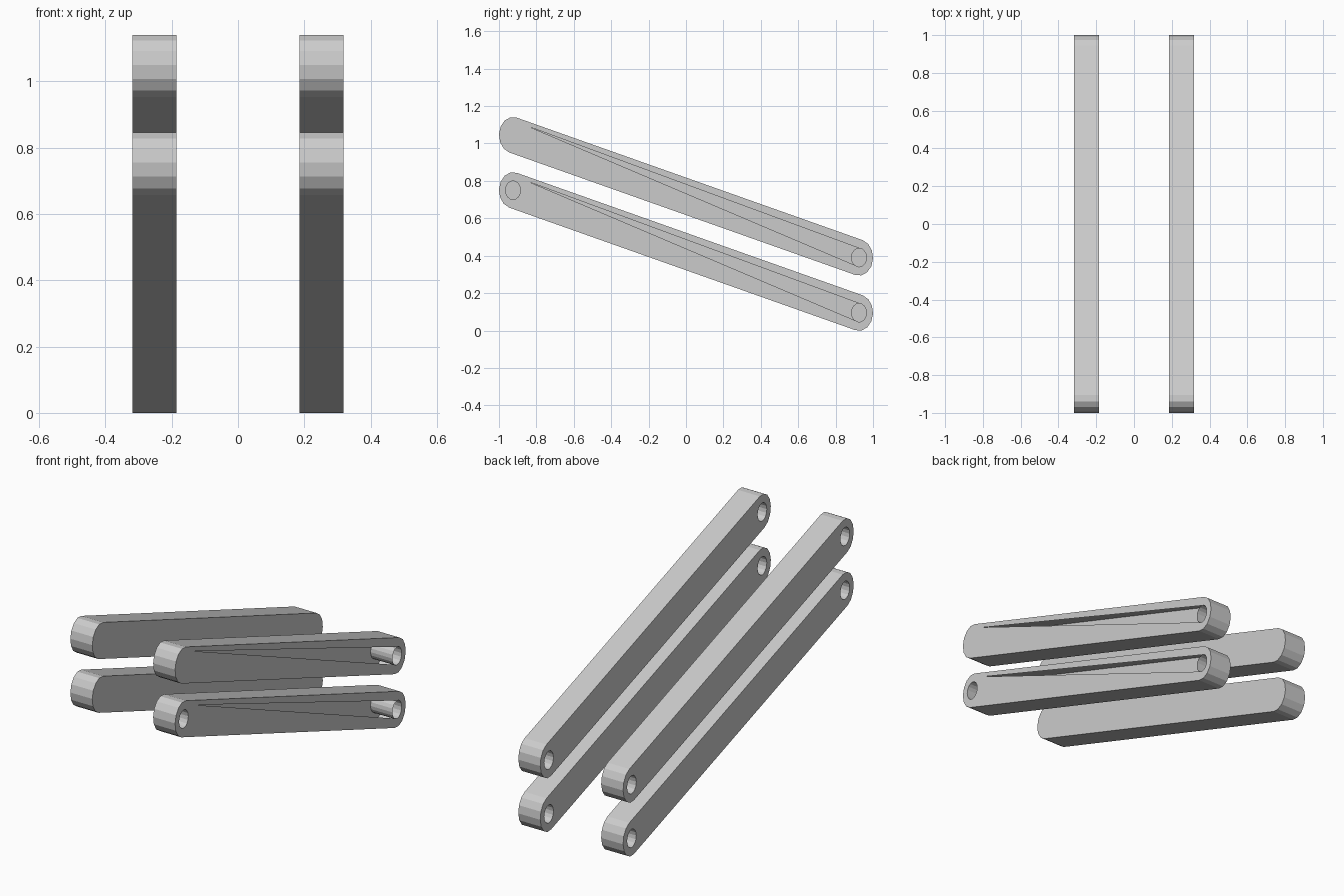
import bpy, bmesh
from math import cos, sin, pi, atan2

if "Cube" in bpy.data.objects:
    bpy.data.objects.remove(bpy.data.objects["Cube"])

Y, DROP = 0.925, 0.655           # pivot distance from centre, fall from front to back
RY, RZ = 0.075, 0.0965           # rounded end radii
HY, HZ = 0.04, 0.05              # pin hole radii
X_IN, X_OUT = 0.185, 0.318       # near and far face of a bar from the centre


def arc(cy, cz, ry, rz, start, sweep, n):
    return [(cy + ry * cos(start + sweep * i / n), cz + rz * sin(start + sweep * i / n))
            for i in range(n + 1)]


def ring(bm, x, pts):
    vs = [bm.verts.new((x, y, z)) for y, z in pts]
    es = [bm.edges.new((vs[i], vs[(i + 1) % len(vs)])) for i in range(len(vs))]
    return vs, es


def walls(bm, a, b):
    for i in range(len(a)):
        j = (i + 1) % len(a)
        bm.faces.new((a[i], a[j], b[j], b[i]))


def bar(name, x0, x1, z_front, slotted=False, front_open=False):
    z_back = z_front - DROP
    bm = bmesh.new()

    # rounded bar outline, tangent to both pivots
    t = atan2(2 * Y * RZ, DROP * RY)
    outline = arc(-Y, z_front, RY, RZ, t, pi, 7) + arc(Y, z_back, RY, RZ, t + pi, pi, 7)
    left, left_e = ring(bm, x0, outline)
    right, right_e = ring(bm, x1, outline)
    walls(bm, left, right)

    # pin holes running through from the left face
    for y, z, is_front in ((-Y, z_front, True), (Y, z_back, False)):
        hole = arc(y, z, HY, HZ, 0, 2 * pi, 16)[:-1]
        a, ae = ring(bm, x0, hole)
        left_e += ae
        b, be = ring(bm, x1, hole)
        walls(bm, a, b)
        if slotted and is_front and front_open:
            right_e += be

    # tapered slot in the right face, opening out to the back hole
    if slotted:
        slope = DROP / (2 * Y)
        ay = -0.84
        apex = (ay, z_front - slope * (ay + Y) + 0.075)
        right_e += ring(bm, x1, [apex] + arc(Y, z_back, HY, HZ, pi / 2, -pi, 8))[1]

    # side faces
    for es in (left_e, right_e):
        bmesh.ops.triangle_fill(bm, edges=es, use_beauty=True, normal=(1, 0, 0))
    bmesh.ops.remove_doubles(bm, verts=bm.verts, dist=1e-5)
    bmesh.ops.recalc_face_normals(bm, faces=bm.faces)
    mesh = bpy.data.meshes.new(name)
    bm.to_mesh(mesh)
    bm.free()
    bpy.context.collection.objects.link(bpy.data.objects.new(name, mesh))


# two parallel link bars on each side
for level, z in (("lower", 0.75), ("upper", 1.045)):
    bar(f"{level}_link_left", -X_OUT, -X_IN, z)
    bar(f"{level}_link_right", X_IN, X_OUT, z, slotted=True, front_open=(level == "lower"))
